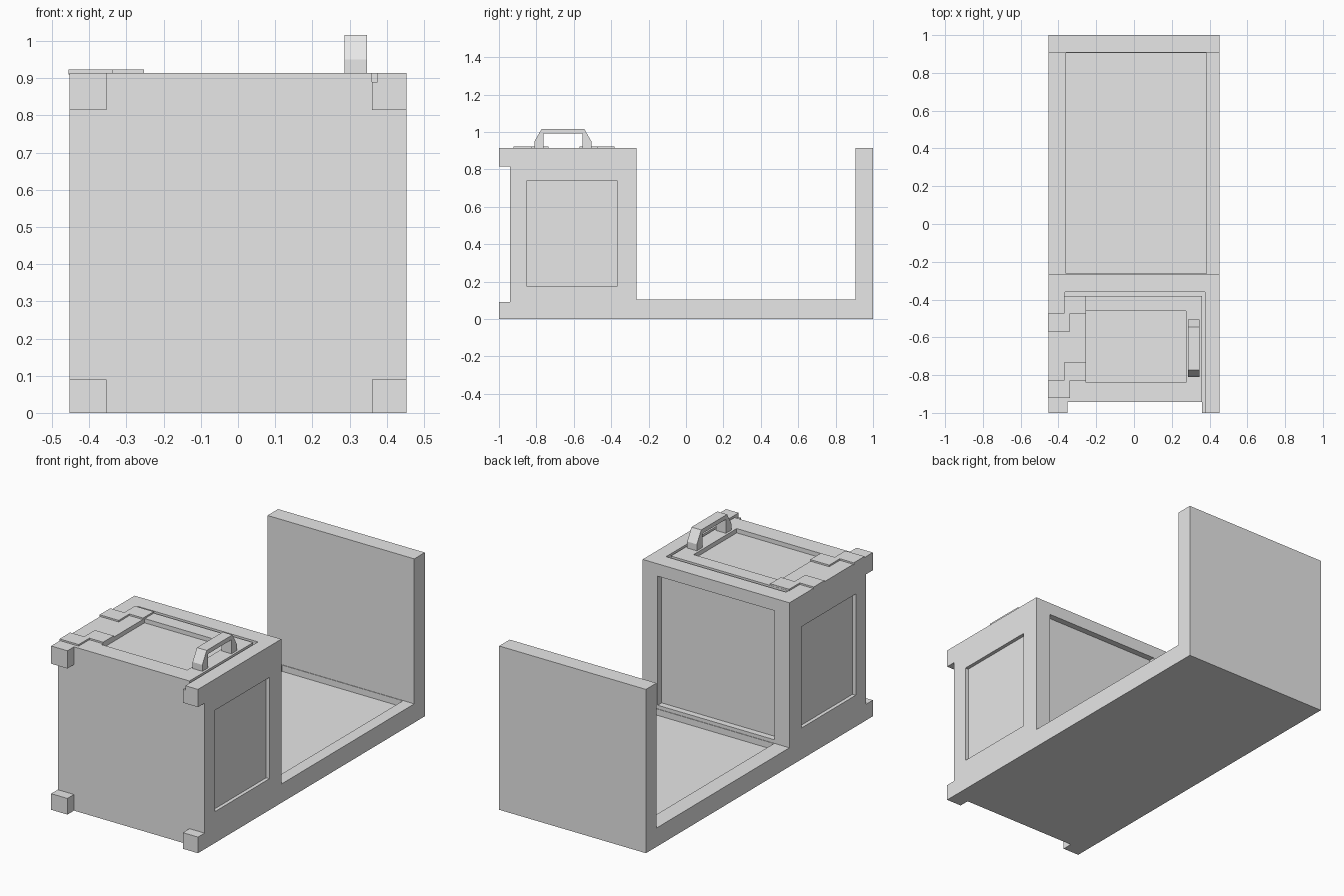
import bpy
import bmesh
from mathutils import Vector

old = bpy.data.objects.get("Cube")
if old:
    bpy.data.objects.remove(old, do_unlink=True)

grey = bpy.data.materials.new("light_grey")
grey.use_nodes = True
grey.diffuse_color = (0.8, 0.8, 0.8, 1)
grey.node_tree.nodes["Principled BSDF"].inputs["Base Color"].default_value = (0.8, 0.8, 0.8, 1)


def prism(name, points, start, end, axis):
    """Extrude a flat outline along x (points are y, z) or z (points are x, y)."""
    bm = bmesh.new()
    place = (lambda p: (start, *p)) if axis == "x" else (lambda p: (*p, start))
    face = bm.faces.new([bm.verts.new(place(p)) for p in points])
    new = bmesh.ops.extrude_face_region(bm, geom=[face])["geom"]
    shift = Vector((end - start, 0, 0)) if axis == "x" else Vector((0, 0, end - start))
    bmesh.ops.translate(bm, vec=shift, verts=[v for v in new if isinstance(v, bmesh.types.BMVert)])
    bmesh.ops.recalc_face_normals(bm, faces=bm.faces)
    mesh = bpy.data.meshes.new(name)
    bm.to_mesh(mesh)
    bm.free()
    mesh.materials.append(grey)
    obj = bpy.data.objects.new(name, mesh)
    bpy.context.collection.objects.link(obj)
    return obj


def carve(target, x, y, z):
    """Cut a box-shaped recess given by its x, y and z ranges."""
    outline = [(x[0], y[0]), (x[1], y[0]), (x[1], y[1]), (x[0], y[1])]
    cutter = prism("cutter", outline, z[0], z[1], "z")
    cutter.hide_render = True
    mod = target.modifiers.new("recess", "BOOLEAN")
    mod.operation = "DIFFERENCE"
    mod.solver = "EXACT"
    mod.object = cutter
    bpy.context.view_layer.objects.active = target
    bpy.ops.object.modifier_apply(modifier=mod.name)
    bpy.data.objects.remove(cutter, do_unlink=True)


# Body: tall box, low floor and end wall in one side profile
W, TOP, FLOOR, BOX_BACK, WALL, FRONT = 0.453, 0.914, 0.105, -0.265, 0.907, -0.942
body = prism("body", [(-1, 0), (1, 0), (1, TOP), (WALL, TOP), (WALL, FLOOR),
                      (BOX_BACK, FLOOR), (BOX_BACK, TOP), (-1, TOP)], -W, W, "x")

# Front cut back so that only four corner blocks stand out
carve(body, (-0.6, 0.6), (-1.1, FRONT), (0.09, 0.815))
carve(body, (-0.353, 0.36), (-1.1, FRONT), (-0.1, 1.1))

# Recessed panels on both sides, the box back and the floor
for side in (-1, 1):
    carve(body, sorted((side * 0.433, side * 0.6)), (-0.85, -0.37), (0.175, 0.74))
carve(body, (-0.36, 0.36), (BOX_BACK - 0.035, BOX_BACK + 0.1), (0.125, 0.845))
carve(body, (-0.36, 0.385), (BOX_BACK + 0.003, WALL - 0.003), (0.07, 0.3))

# Lid: gap along the back and handle side, sunken centre panel
carve(body, (-0.365, 0.375), (-0.38, -0.36), (0.89, 1.1))
carve(body, (0.36, 0.375), (-1.1, -0.37), (0.89, 1.1))
carve(body, (-0.255, 0.275), (-0.84, -0.46), (0.89, 1.1))

# Stepped hinge plates
for name, y in (("rear_hinge", -0.475), ("front_hinge", -0.828)):
    d = 0.094
    prism(name, [(-0.456, y), (-0.37, y), (-0.37, y + d), (-0.253, y + d),
                 (-0.253, y), (-0.338, y), (-0.338, y - d), (-0.456, y - d)],
          TOP - 0.004, 0.923, "z")

# Carrying handle
half = [(0.152, TOP - 0.005), (0.152, 0.95), (0.114, 1.016)]
inner = [(0.104, 0.992), (0.104, TOP - 0.005)]
mid = -0.658
arch = [(mid - y, z) for y, z in half] + [(mid + y, z) for y, z in reversed(half)]
arch += [(mid + y, z) for y, z in reversed(inner)] + [(mid - y, z) for y, z in inner]
prism("handle", arch, 0.287, 0.347, "x")
